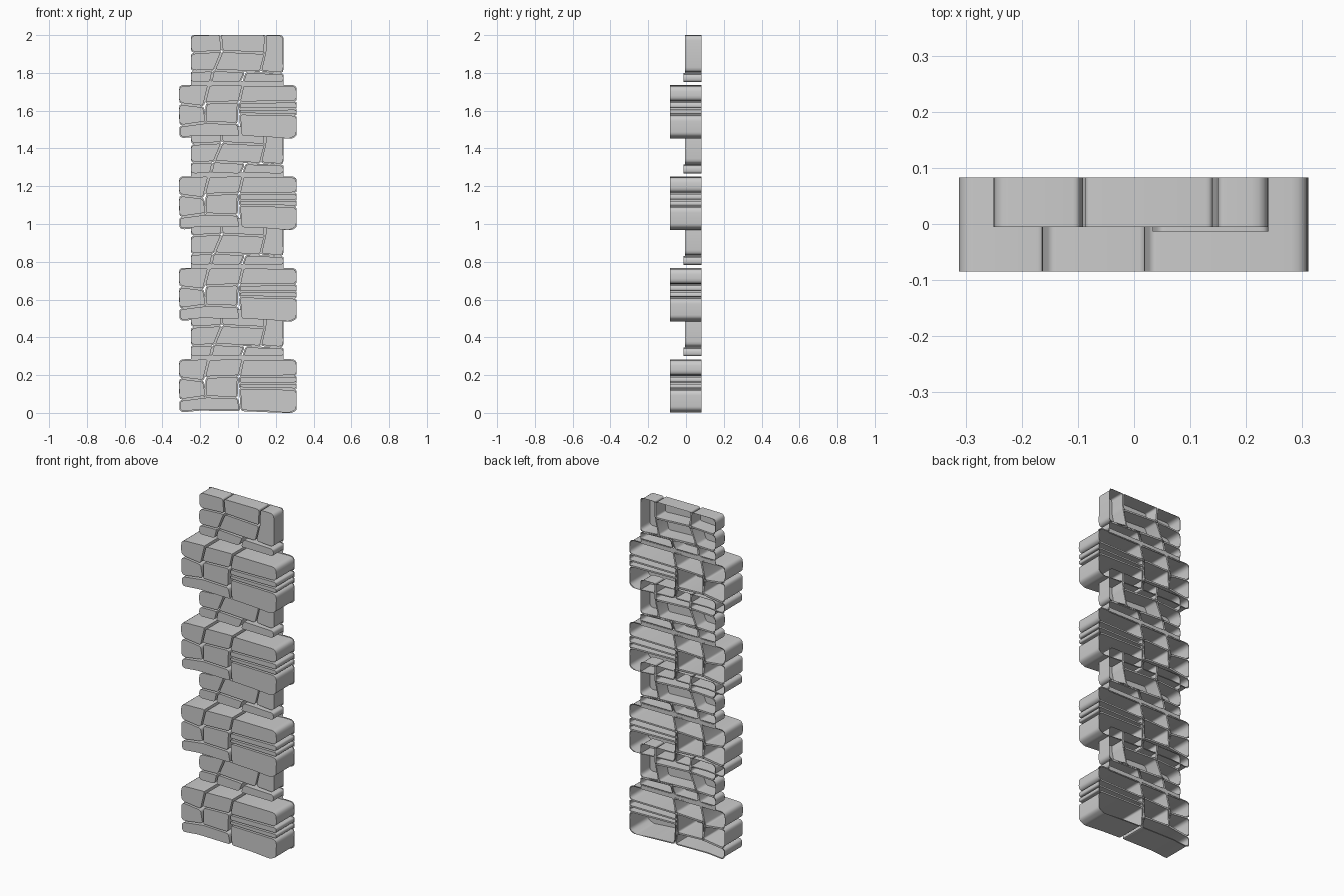
import bpy, bmesh
from mathutils import Vector

if "Cube" in bpy.data.objects:
    bpy.data.objects.remove(bpy.data.objects["Cube"])

PITCH, COUNT, BACK = 0.484, 4, 0.083
GROUT = 0.006

# Stone outlines seen from the front, clockwise, in thousandths (x, z)
WIDE = {
    "wide_top_left": [(-312, 278), (-160, 283), (-186, 175), (-312, 190)],
    "wide_top_middle": [(-150, 280), (22, 284), (2, 200), (-172, 193)],
    "wide_top_right": [(30, 280), (308, 278), (312, 200), (12, 197)],
    "wide_mid_left": [(-312, 180), (-186, 165), (-172, 92), (-310, 72)],
    "wide_mid_middle": [(-165, 184), (-3, 190), (-8, 85), (-168, 90)],
    "wide_bottom_left": [(-310, 62), (-165, 81), (-5, 75), (8, 15), (-200, 18), (-305, 8)],
    "wide_thin_upper": [(10, 188), (308, 191), (310, 162), (10, 161)],
    "wide_thin_lower": [(10, 152), (308, 153), (310, 130), (10, 136)],
    "wide_bottom_right": [(12, 127), (311, 121), (308, 18), (270, 0), (150, 10), (20, 15)],
}
NARROW = {
    "narrow_top_left": [(-250, 546), (-97, 548), (-90, 467), (-248, 458)],
    "narrow_top_middle": [(-88, 548), (140, 548), (138, 457), (-80, 467)],
    "narrow_top_right": [(150, 547), (238, 547), (240, 350), (124, 360), (147, 457)],
    "narrow_mid_left": [(-250, 449), (-92, 458), (-130, 365), (-250, 361)],
    "narrow_mid_middle": [(-80, 458), (138, 447), (115, 357), (-120, 367)],
    "narrow_low_left": [(-250, 352), (-138, 355), (-150, 302), (-250, 300)],
    "narrow_low_middle": [(-126, 358), (30, 349), (8, 300), (-138, 303)],
    "narrow_low_right": [(45, 347), (240, 340), (240, 300), (30, 302)],
}


def rounded(pts, edge):
    """Round every corner; more on the outer sides of the pillar."""
    pts = [Vector(p) / 1000 for p in pts]
    out = []
    for i, p in enumerate(pts):
        a, b = pts[i - 1] - p, pts[(i + 1) % len(pts)] - p
        outer = abs(p.x) > edge - 0.02
        r = min(0.028 if outer else 0.012, 0.4 * a.length, 0.4 * b.length)
        s, e = p + a.normalized() * r, p + b.normalized() * r
        for k in range(5):
            t = k / 4
            out.append(s * (1 - t) ** 2 + p * 2 * t * (1 - t) + e * t * t)
    return out[::-1]


def finish(name, bm):
    me = bpy.data.meshes.new(name)
    bm.to_mesh(me)
    bm.free()
    ob = bpy.data.objects.new(name, me)
    bpy.context.collection.objects.link(ob)
    arr = ob.modifiers.new("repeat", 'ARRAY')
    arr.count = COUNT
    arr.use_relative_offset = False
    arr.use_constant_offset = True
    arr.constant_offset_displace = (0, 0, PITCH)
    bpy.ops.object.select_all(action='DESELECT')
    ob.select_set(True)
    bpy.context.view_layer.objects.active = ob
    bpy.ops.object.shade_smooth_by_angle(angle=0.6)
    return ob


def stone(name, pts, front, lo, hi, top):
    """Open-backed shell with a thin grout flange round the back rim."""
    ring = rounded(pts, hi)
    n = len(ring)
    bm = bmesh.new()
    f = [bm.verts.new((p.x, front, p.y)) for p in ring]
    b = [bm.verts.new((p.x, BACK, p.y)) for p in ring]
    g = []
    for i, p in enumerate(ring):
        d = (ring[(i + 1) % n] - ring[i - 1]).normalized()
        q = p + Vector((d.y, -d.x)) * GROUT
        x = max(min(q.x, max(hi, p.x)), min(lo, p.x))
        z = max(0, min(q.y, top))
        g.append(bm.verts.new((x, BACK, z)))
    bm.faces.new(f)
    for i in range(n):
        j = (i + 1) % n
        bm.faces.new((f[j], f[i], b[i], b[j]))
        bm.faces.new((b[j], b[i], g[i], g[j]))
    bmesh.ops.remove_doubles(bm, verts=bm.verts, dist=1e-5)
    finish(name, bm)


# Projecting wide courses
for name, pts in WIDE.items():
    stone(name, pts, -0.085, -0.311, 0.311, 0.284)

# Recessed narrow courses
for name, pts in NARROW.items():
    front = -0.013 if name == "narrow_low_right" else -0.005
    stone(name, pts, front, -0.25, 0.24, 0.548)

# Grout strip behind the gap between the two courses
bm = bmesh.new()
bm.faces.new([bm.verts.new((x, BACK - 0.003, z)) for x, z in
              ((-0.25, 0.275), (0.24, 0.275), (0.24, 0.305), (-0.25, 0.305))])
finish("grout_strip", bm)
